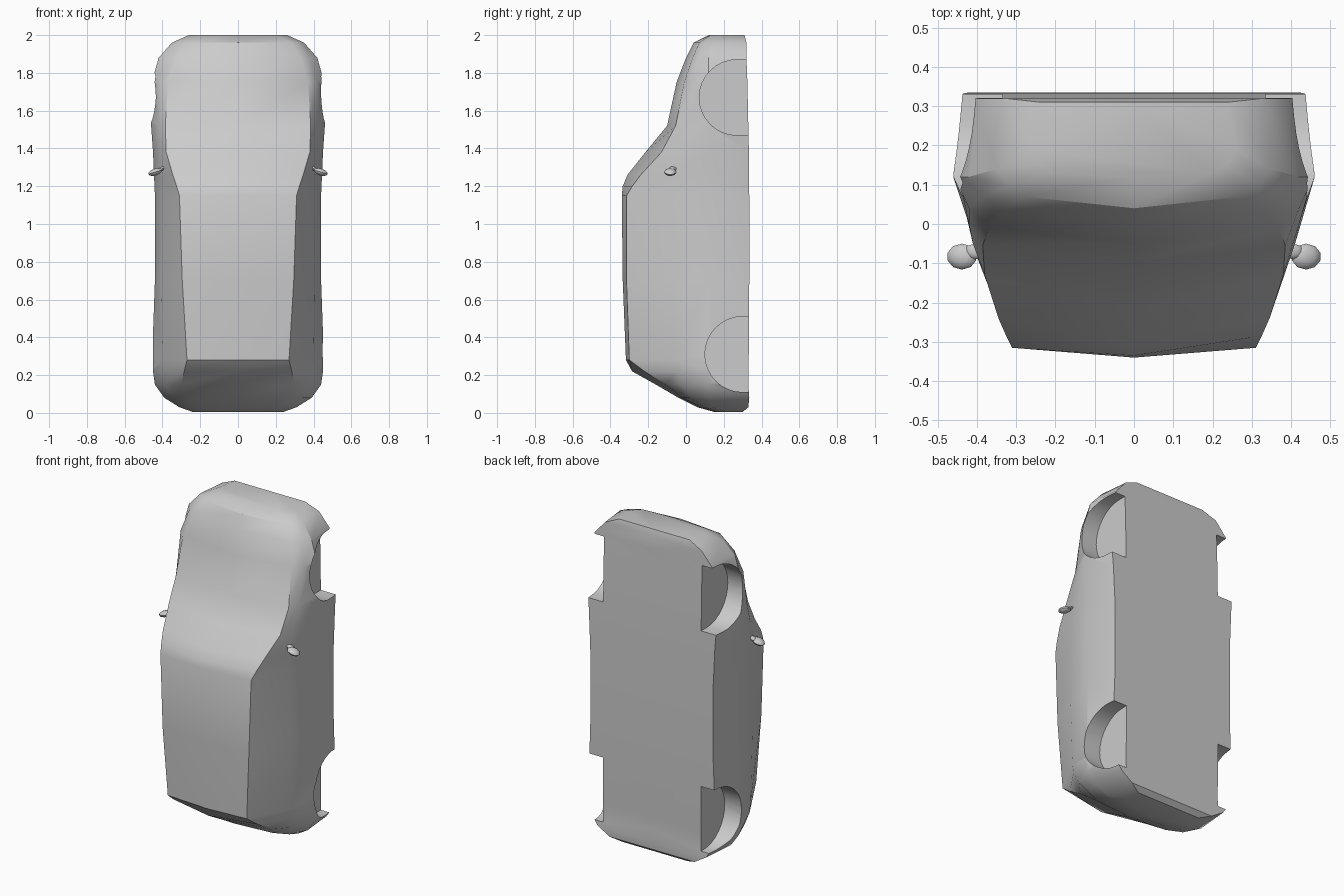
import bpy, bmesh, math
from mathutils import Matrix

if "Cube" in bpy.data.objects:
    bpy.data.objects.remove(bpy.data.objects["Cube"])

# Body stations along z (tail to nose):
# z, roof centre y, roof edge x,y, shoulder x,y, widest x, floor y
STATIONS = [
    (.005, .15, .12, .16, .20, .18, .24, .30),
    (.03, .06, .18, .08, .26, .10, .31, .33),
    (.08, -.04, .25, -.02, .34, .02, .39, .335),
    (.15, -.16, .30, -.11, .385, -.02, .44, .33),
    (.22, -.285, .285, -.22, .40, -.05, .45, .33),
    (.28, -.318, .27, -.30, .40, -.06, .455, .332),
    (.70, -.335, .295, -.315, .405, -.07, .44, .335),
    (1.15, -.34, .31, -.315, .40, -.07, .44, .335),
    (1.20, -.335, .325, -.285, .40, -.065, .442, .334),
    (1.26, -.31, .345, -.24, .40, -.06, .445, .334),
    (1.38, -.215, .38, -.13, .41, -.05, .45, .333),
    (1.52, -.10, .385, -.055, .42, .0, .46, .33),
    (1.75, -.05, .37, -.01, .42, .04, .457, .325),
    (1.88, .0, .33, .035, .38, .07, .42, .32),
    (1.96, .04, .28, .07, .32, .10, .35, .32),
    (2.0, .12, .20, .13, .23, .15, .26, .31),
]


def new_object(name, bm):
    bmesh.ops.recalc_face_normals(bm, faces=bm.faces)
    mesh = bpy.data.meshes.new(name)
    bm.to_mesh(mesh)
    bm.free()
    ob = bpy.data.objects.new(name, mesh)
    bpy.context.collection.objects.link(ob)
    return ob


def activate(ob):
    bpy.ops.object.select_all(action='DESELECT')
    ob.select_set(True)
    bpy.context.view_layer.objects.active = ob


# Car body: mirrored half sections lofted and capped
bm = bmesh.new()
rings = []
for z, yt, xr, yr, xs, ys, xw, yf in STATIONS:
    half = [(xr, yr), (xs, ys), (xw, max(.12, ys + .04)), (xw - .02, yf)]
    ring = [(0, yt)] + half + [(0, yf)] + [(-x, y) for x, y in reversed(half)]
    rings.append([bm.verts.new((x, y, z)) for x, y in ring])
for a, b in zip(rings, rings[1:]):
    n = len(a)
    for i in range(n):
        j = (i + 1) % n
        bm.faces.new((a[i], a[j], b[j], b[i]))
bm.faces.new(rings[0])
bm.faces.new(rings[-1])
body = new_object("car_body", bm)


# Wheel wells: arch-shaped recesses cut 0.1 deep into each side
def cut_well(side, cy, cz, r):
    pts = [(.5, cz - r)]
    for i in range(17):
        t = math.pi * i / 16
        pts.append((cy - r * math.sin(t), cz - r * math.cos(t)))
    pts.append((.5, cz + r))
    bm = bmesh.new()
    face = bm.faces.new([bm.verts.new((side * .335, y, z)) for y, z in pts])
    ext = bmesh.ops.extrude_face_region(bm, geom=[face])
    moved = [v for v in ext['geom'] if isinstance(v, bmesh.types.BMVert)]
    bmesh.ops.translate(bm, verts=moved, vec=(side * .3, 0, 0))
    cutter = new_object("well_cutter", bm)
    cutter.hide_render = True
    mod = body.modifiers.new("well", 'BOOLEAN')
    mod.operation, mod.solver, mod.object = 'DIFFERENCE', 'EXACT', cutter
    activate(body)
    bpy.ops.object.modifier_apply(modifier=mod.name)
    bpy.data.objects.remove(cutter)


for side in (1, -1):
    cut_well(side, .30, .31, .2)
    cut_well(side, .27, 1.67, .2)
activate(body)
bpy.ops.object.shade_smooth_by_angle(angle=math.radians(32))

# Door mirrors: tilted flattened pod on a short stem
for side, label in ((1, "right"), (-1, "left")):
    bm = bmesh.new()
    tilt = Matrix.Rotation(side * math.radians(18), 4, 'Y')
    pod = Matrix.Translation((side * .438, -.083, 1.275)) @ tilt @ Matrix.Diagonal((.04, .033, .018, 1))
    bmesh.ops.create_uvsphere(bm, u_segments=10, v_segments=6, radius=1, matrix=pod)
    stem = Matrix.Translation((side * .405, -.07, 1.292)) @ tilt @ Matrix.Diagonal((.03, .02, .01, 1))
    bmesh.ops.create_uvsphere(bm, u_segments=8, v_segments=6, radius=1, matrix=stem)
    ob = new_object(label + "_door_mirror", bm)
    activate(ob)
    bpy.ops.object.shade_smooth_by_angle(angle=math.radians(50))
